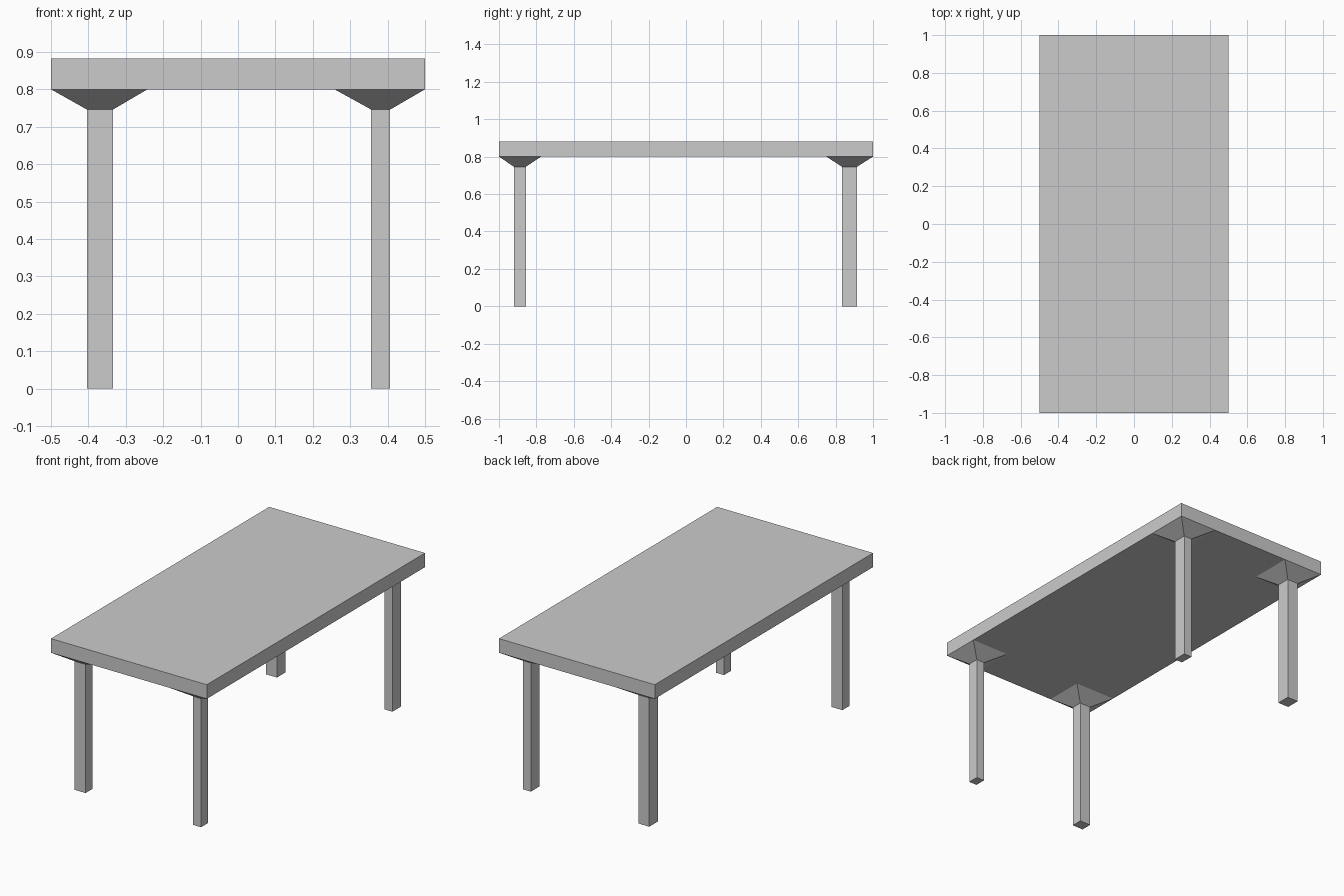
import bpy, bmesh

if "Cube" in bpy.data.objects:
    bpy.data.objects.remove(bpy.data.objects["Cube"])

TOP_Z, UNDER_Z, BRACKET_Z = 0.882, 0.80, 0.746


def loft(name, sections):
    """Closed solid through rectangular sections (x0, x1, y0, y1, z), bottom to top."""
    bm = bmesh.new()
    rings = [[bm.verts.new(p) for p in
              ((x0, y0, z), (x1, y0, z), (x1, y1, z), (x0, y1, z))]
             for x0, x1, y0, y1, z in sections]
    for low, high in zip(rings, rings[1:]):
        for i in range(4):
            j = (i + 1) % 4
            bm.faces.new((low[i], low[j], high[j], high[i]))
    bm.faces.new(rings[0][::-1])
    bm.faces.new(rings[-1])
    mesh = bpy.data.meshes.new(name)
    bm.to_mesh(mesh)
    bm.free()
    obj = bpy.data.objects.new(name, mesh)
    bpy.context.collection.objects.link(obj)
    return obj


# Tabletop slab
loft("tabletop", [(-0.5, 0.5, -1, 1, UNDER_Z), (-0.5, 0.5, -1, 1, TOP_Z)])

# Leg span and flared bracket span per side (legs differ slightly in thickness)
x_sides = {"left": ((-0.404, -0.334), (-0.5, -0.242)),
           "right": ((0.356, 0.407), (0.258, 0.5))}
y_sides = {"front": ((-0.92, -0.856), (-1, -0.775)),
           "back": ((0.834, 0.914), (0.751, 1))}

# Four legs, each widening into a bracket that reaches the tabletop corner
for y_name, (leg_y, flare_y) in y_sides.items():
    for x_name, (leg_x, flare_x) in x_sides.items():
        loft(f"{y_name}_{x_name}_leg", [(*leg_x, *leg_y, 0),
                                        (*leg_x, *leg_y, BRACKET_Z),
                                        (*flare_x, *flare_y, UNDER_Z)])
